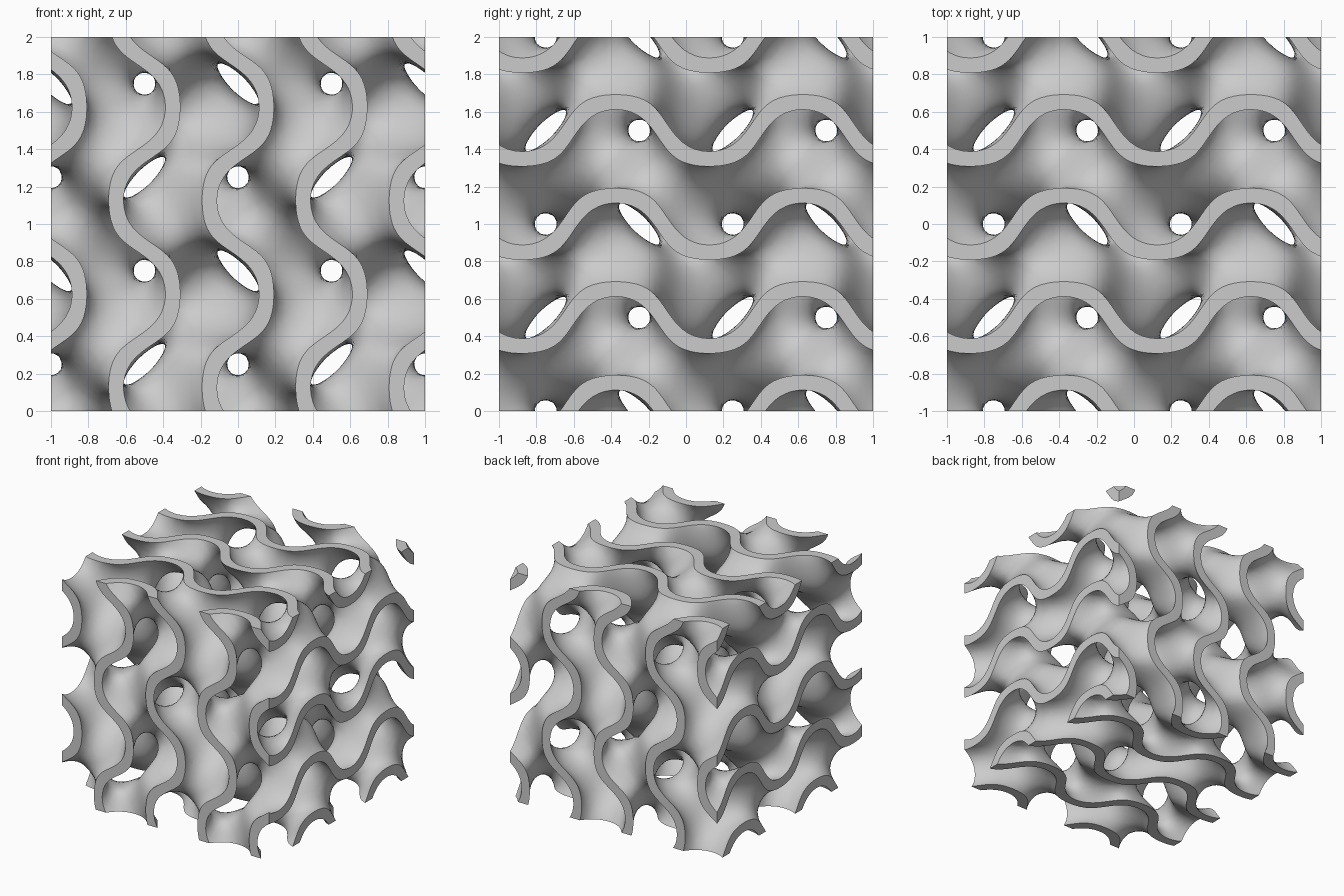
import bpy
import bmesh
from math import sin, cos, tau
from itertools import product
from mathutils import Vector

cube = bpy.data.objects.get("Cube")
if cube:
    bpy.data.objects.remove(cube, do_unlink=True)

CELLS = 58          # grid cells along each side of the block
WALL = 0.43         # half thickness of the wall, in field units
LOW = Vector((-1, -1, 0))
STEP = 2 / CELLS


def field(p):
    """Triply periodic wave; the wall is where it stays close to zero."""
    sx, sy, sz = (sin(tau * v) for v in p)
    cx, cy, cz = (cos(tau * v) for v in p)
    return sx * cy + sy * cz + sz * cx + cx * cy * cz - sx * sy * sz


def position(index):
    """Grid point; the outer padding layer is squeezed onto the block's faces."""
    return LOW + STEP * Vector([min(max(i - 1, 0), CELLS) for i in index])


def is_real(index):
    return all(1 <= i <= CELLS + 1 for i in index)


# Sample the wall on the grid, with empty padding all round
size = CELLS + 3
samples = {}
for index in product(range(size), repeat=3):
    samples[index] = abs(field(position(index))) - WALL if is_real(index) else 1.0

AXES = ((1, 0, 0), (0, 1, 0), (0, 0, 1))
CORNERS = list(product((0, 1), repeat=3))
EDGES = [(a, b) for a in CORNERS for b in CORNERS
         if a < b and sum(abs(i - j) for i, j in zip(a, b)) == 1]


def add(a, b):
    return (a[0] + b[0], a[1] + b[1], a[2] + b[2])


def settle(p, free):
    """Slide a point onto the exact wall surface, along the free axes only."""
    h = 0.001
    for _ in range(2):
        g = field(p)
        side = 1 if g > 0 else -1
        slope = Vector([(field(p + h * Vector(a)) - g) / h * side if f else 0
                        for a, f in zip(AXES, free)])
        if slope.length < 1:
            break
        move = slope * ((abs(g) - WALL) / slope.length_squared)
        if move.length > STEP:
            break
        p = p - move
    return Vector([min(max(v, lo), lo + 2) for v, lo in zip(p, LOW)])


def cell_point(cell):
    """One vertex per cell: on the wall surface, or on a flat cut face."""
    real, cut = [], []
    for a, b in EDGES:
        ia, ib = add(cell, a), add(cell, b)
        fa, fb = samples[ia], samples[ib]
        if (fa < 0) == (fb < 0):
            continue
        if is_real(ia) and is_real(ib):
            real.append(position(ia).lerp(position(ib), fa / (fa - fb)))
        else:
            cut.append(position(ia))
    if real:
        centre = sum(real, Vector()) / len(real)
        return settle(centre, [1 <= c <= CELLS for c in cell])
    return (position(cell) + position(add(cell, (1, 1, 1)))) / 2


# Join the four cells round every grid edge that crosses the surface
bm = bmesh.new()
verts = {}


def vertex(cell):
    if cell not in verts:
        verts[cell] = bm.verts.new(cell_point(cell))
    return verts[cell]


for index, value in samples.items():
    for k, axis in enumerate(AXES):
        other = samples.get(add(index, axis))
        if other is None or (value < 0) == (other < 0):
            continue
        b, c = AXES[(k + 1) % 3], AXES[(k + 2) % 3]
        ring = []
        for u, v in ((1, 1), (0, 1), (0, 0), (1, 0)):
            ring.append(tuple(i - u * m - v * n for i, m, n in zip(index, b, c)))
        if value >= 0:
            ring.reverse()
        bm.faces.new([vertex(cell) for cell in ring])

mesh = bpy.data.meshes.new("lattice_block")
bm.to_mesh(mesh)
bm.free()
block = bpy.data.objects.new("lattice_block", mesh)
bpy.context.collection.objects.link(block)

# Plain grey finish
grey = bpy.data.materials.new("plain_grey")
grey.use_nodes = True
colour = (0.6, 0.6, 0.6, 1)
grey.diffuse_color = colour
grey.node_tree.nodes["Principled BSDF"].inputs["Base Color"].default_value = colour
mesh.materials.append(grey)

# Smooth walls, crisp cut edges
bpy.ops.object.select_all(action="DESELECT")
block.select_set(True)
bpy.context.view_layer.objects.active = block
bpy.ops.object.shade_smooth_by_angle(angle=0.6)
